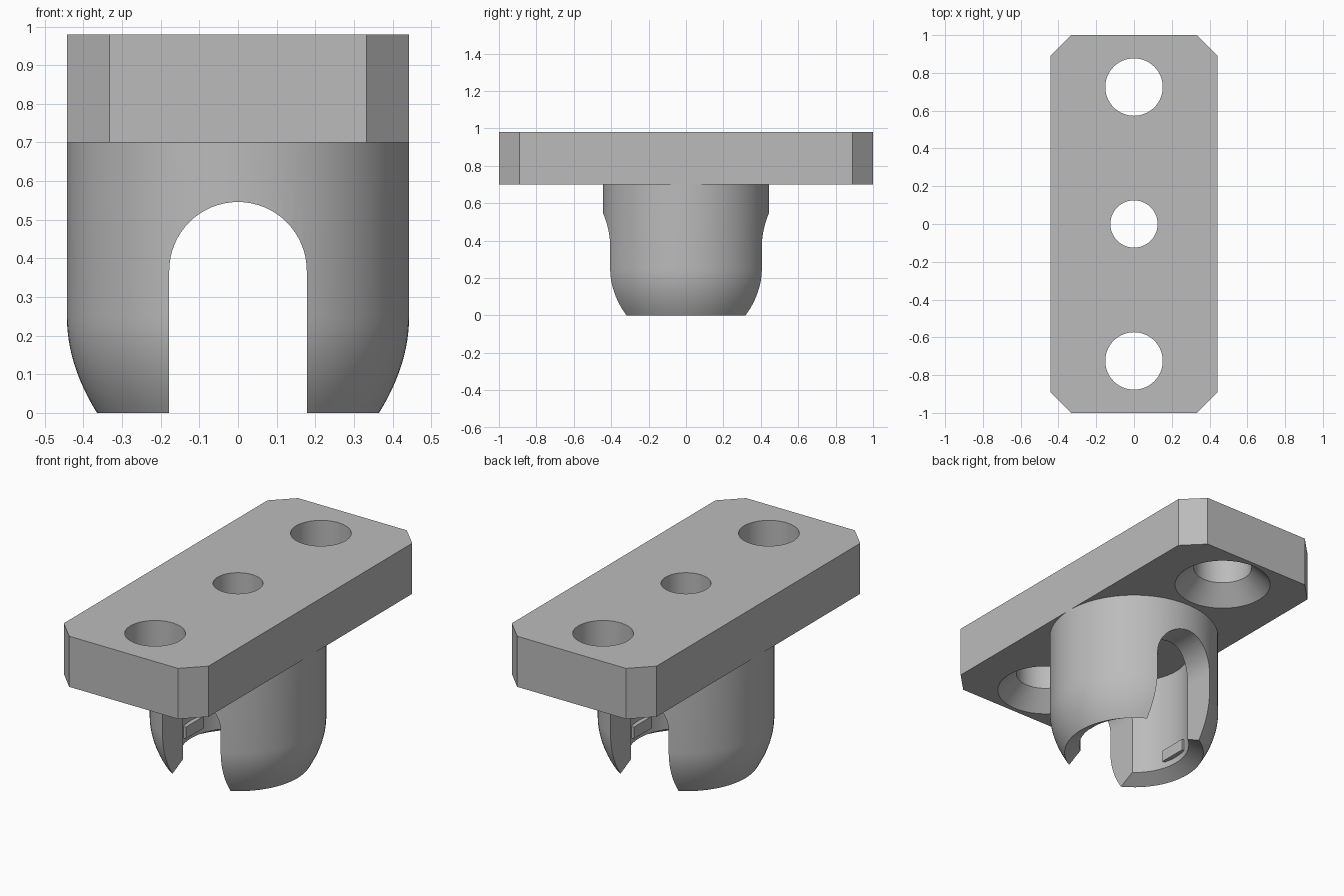
import bpy, bmesh, math
from mathutils import Matrix, Vector

cube = bpy.data.objects.get("Cube")
if cube:
    bpy.data.objects.remove(cube)

grey = bpy.data.materials.new("plain grey")
grey.use_nodes = True
colour = (0.5, 0.5, 0.5, 1)
grey.diffuse_color = colour
grey.node_tree.nodes["Principled BSDF"].inputs["Base Color"].default_value = colour

R, SLOT, BORE = 0.443, 0.178, 0.288   # outer radius, half slot width, cavity radius
TOP, SHOULDER = 0.98, 0.70            # plate top and underside
HOLE, PILOT, SINK, HOLE_Y = 0.152, 0.125, 0.25, 0.725


def finish(name, bm):
    bmesh.ops.recalc_face_normals(bm, faces=bm.faces)
    mesh = bpy.data.meshes.new(name)
    bm.to_mesh(mesh)
    bm.free()
    obj = bpy.data.objects.new(name, mesh)
    bpy.context.collection.objects.link(obj)
    mesh.materials.append(grey)
    return obj


def prism(name, points, vector):
    """Extrude a flat outline along a vector."""
    bm = bmesh.new()
    face = bm.faces.new([bm.verts.new(p) for p in points])
    ext = bmesh.ops.extrude_face_region(bm, geom=[face])
    verts = [g for g in ext["geom"] if isinstance(g, bmesh.types.BMVert)]
    bmesh.ops.translate(bm, verts=verts, vec=vector)
    return finish(name, bm)


def lathe(name, profile, y=0, steps=96):
    """Revolve a closed (radius, z) outline about a vertical axis."""
    bm = bmesh.new()
    rings = []
    for r, z in profile:
        if r == 0:
            rings.append([bm.verts.new((0, y, z))] * steps)
        else:
            rings.append([bm.verts.new((r * math.cos(a), y + r * math.sin(a), z))
                          for a in (math.tau * i / steps for i in range(steps))])
    for a, b in zip(rings, rings[1:] + rings[:1]):
        for i in range(steps):
            j = (i + 1) % steps
            corners = list(dict.fromkeys((a[i], a[j], b[j], b[i])))
            if len(corners) > 2:
                bm.faces.new(corners)
    return finish(name, bm)


def cut(obj, cutter):
    cutter.hide_render = True
    mod = obj.modifiers.new("cut", "BOOLEAN")
    mod.operation, mod.solver, mod.object = "DIFFERENCE", "EXACT", cutter
    bpy.context.view_layer.objects.active = obj
    bpy.ops.object.modifier_apply(modifier=mod.name)
    bpy.data.objects.remove(cutter)


def smooth(obj):
    bpy.ops.object.select_all(action="DESELECT")
    obj.select_set(True)
    bpy.context.view_layer.objects.active = obj
    bpy.ops.object.shade_smooth_by_angle(angle=math.radians(25))


# Mounting plate with clipped corners
C = 0.11
outline = [(R, 1 - C), (R - C, 1), (C - R, 1), (-R, 1 - C),
           (-R, C - 1), (C - R, -1), (R - C, -1), (R, C - 1)]
plate = prism("mounting_plate", [(x, y, SHOULDER) for x, y in outline],
              Vector((0, 0, TOP - SHOULDER)))

# Countersunk screw holes and the centre hole
low, high = SHOULDER - 0.1, TOP + 0.1
flare = SINK - HOLE
for side in (-1, 1):
    cut(plate, lathe("screw_cutter", [(0, low), (SINK, low), (SINK, SHOULDER),
                                      (HOLE, SHOULDER + flare), (HOLE, high), (0, high)],
                     side * HOLE_Y))
cut(plate, lathe("centre_cutter", [(0, low), (PILOT, low), (PILOT, high), (0, high)]))
smooth(plate)

# Hollow socket with a rounded lower end and bevelled mouth
CURVE, MOUTH, CEILING = 0.25, 0.365, 0.60
lower = []
for i in range(13):
    t = i / 12
    lower.append((MOUTH + (R - MOUTH) * (1 - (1 - t) ** 2), CURVE * t))
socket = lathe("socket", lower + [(R, SHOULDER), (PILOT, SHOULDER), (PILOT, CEILING),
                                  (BORE, CEILING), (BORE, 0.045)])

# Arched slot through front and back
ARCH_Z = 0.368
arch = [(SLOT * math.cos(math.pi * i / 32), -1, ARCH_Z + SLOT * math.sin(math.pi * i / 32))
        for i in range(33)]
cut(socket, prism("slot_cutter", [(SLOT, -1, -0.1)] + arch + [(-SLOT, -1, -0.1)],
                  Vector((0, 2, 0))))

# Open the seam where the socket meets the plate
bm = bmesh.new()
bm.from_mesh(socket.data)
seam = [f for f in bm.faces if all(abs(v.co.z - SHOULDER) < 0.001 for v in f.verts)]
bmesh.ops.delete(bm, geom=seam, context="FACES")
bm.to_mesh(socket.data)
bm.free()
smooth(socket)

# Small retaining nubs inside both legs
for name, side in (("left_nub", 1), ("right_nub", -1)):
    bm = bmesh.new()
    bmesh.ops.create_cube(bm, size=1, matrix=Matrix.Translation((side * 0.283, 0, 0.112))
                          @ Matrix.Diagonal((0.04, 0.16, 0.065, 1)))
    finish(name, bm)
